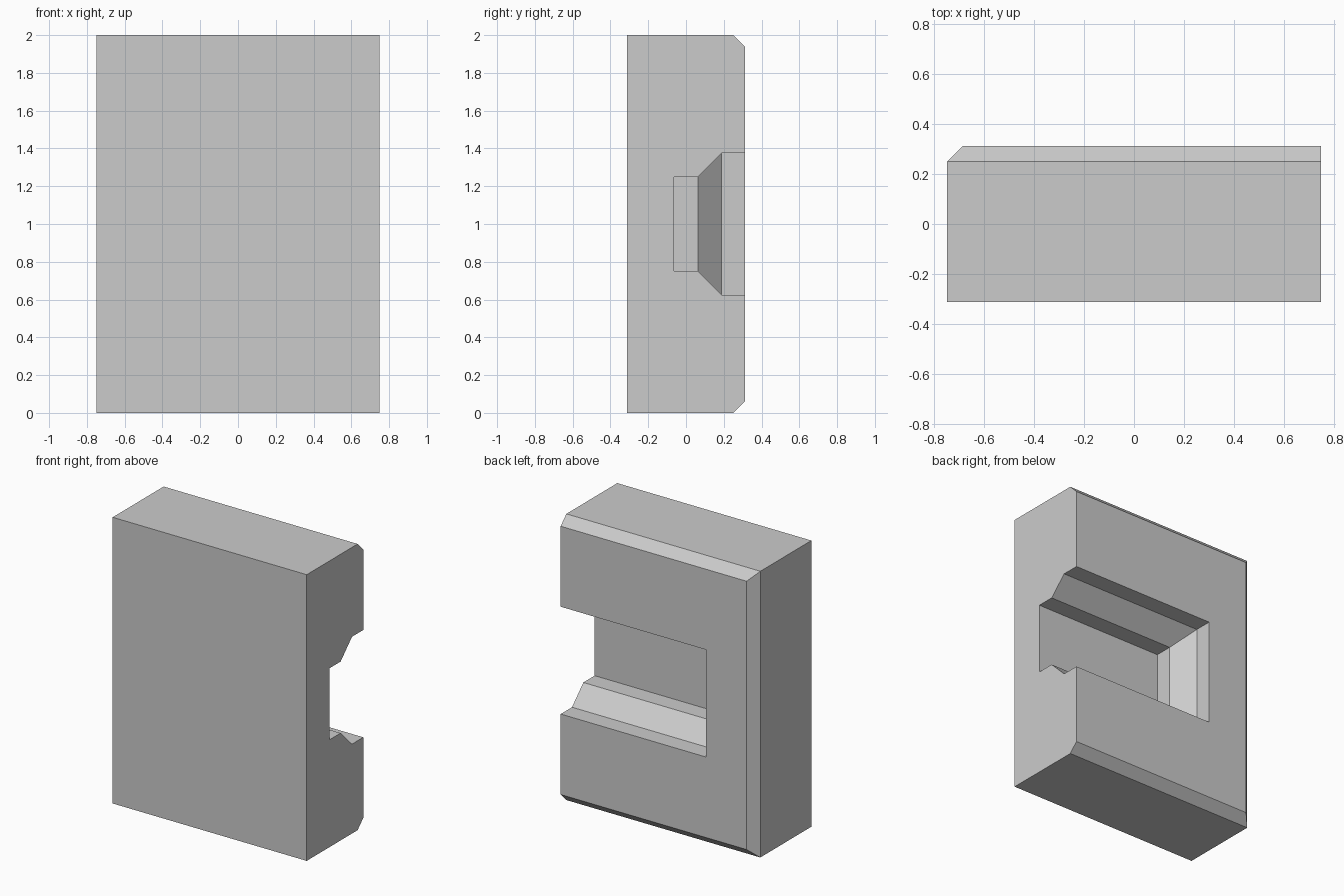
import bpy, bmesh

if "Cube" in bpy.data.objects:
    bpy.data.objects.remove(bpy.data.objects["Cube"])


def loft(name, rings):
    """Solid through rectangles given as (y, x_left, x_right, half_height), centred on z = 1."""
    bm = bmesh.new()
    loops = [[bm.verts.new(p) for p in ((l, y, 1 - h), (r, y, 1 - h), (r, y, 1 + h), (l, y, 1 + h))]
             for y, l, r, h in rings]
    bm.faces.new(loops[0])
    bm.faces.new(loops[-1][::-1])
    for a, b in zip(loops, loops[1:]):
        for i in range(4):
            j = (i + 1) % 4
            bm.faces.new((a[i], b[i], b[j], a[j]))
    bmesh.ops.recalc_face_normals(bm, faces=bm.faces)
    mesh = bpy.data.meshes.new(name)
    bm.to_mesh(mesh)
    bm.free()
    obj = bpy.data.objects.new(name, mesh)
    bpy.context.collection.objects.link(obj)
    return obj


# Block, chamfered on the back top, bottom and left edges
block = loft("block", [(-0.3125, -0.75, 0.75, 1.0),
                       (0.25, -0.75, 0.75, 1.0),
                       (0.3125, -0.6875, 0.75, 0.9375)])

# Stepped recess, open on the right side and at the back
recess = loft("recess_cutter", [(-0.0625, -0.25, 1.0, 0.25),
                                (0.0625, -0.25, 1.0, 0.25),
                                (0.1875, -0.375, 1.0, 0.375),
                                (0.5, -0.375, 1.0, 0.375)])
recess.hide_render = True

cut = block.modifiers.new("recess", 'BOOLEAN')
cut.operation = 'DIFFERENCE'
cut.solver = 'EXACT'
cut.object = recess
bpy.context.view_layer.objects.active = block
bpy.ops.object.modifier_apply(modifier=cut.name)
bpy.data.objects.remove(recess)
